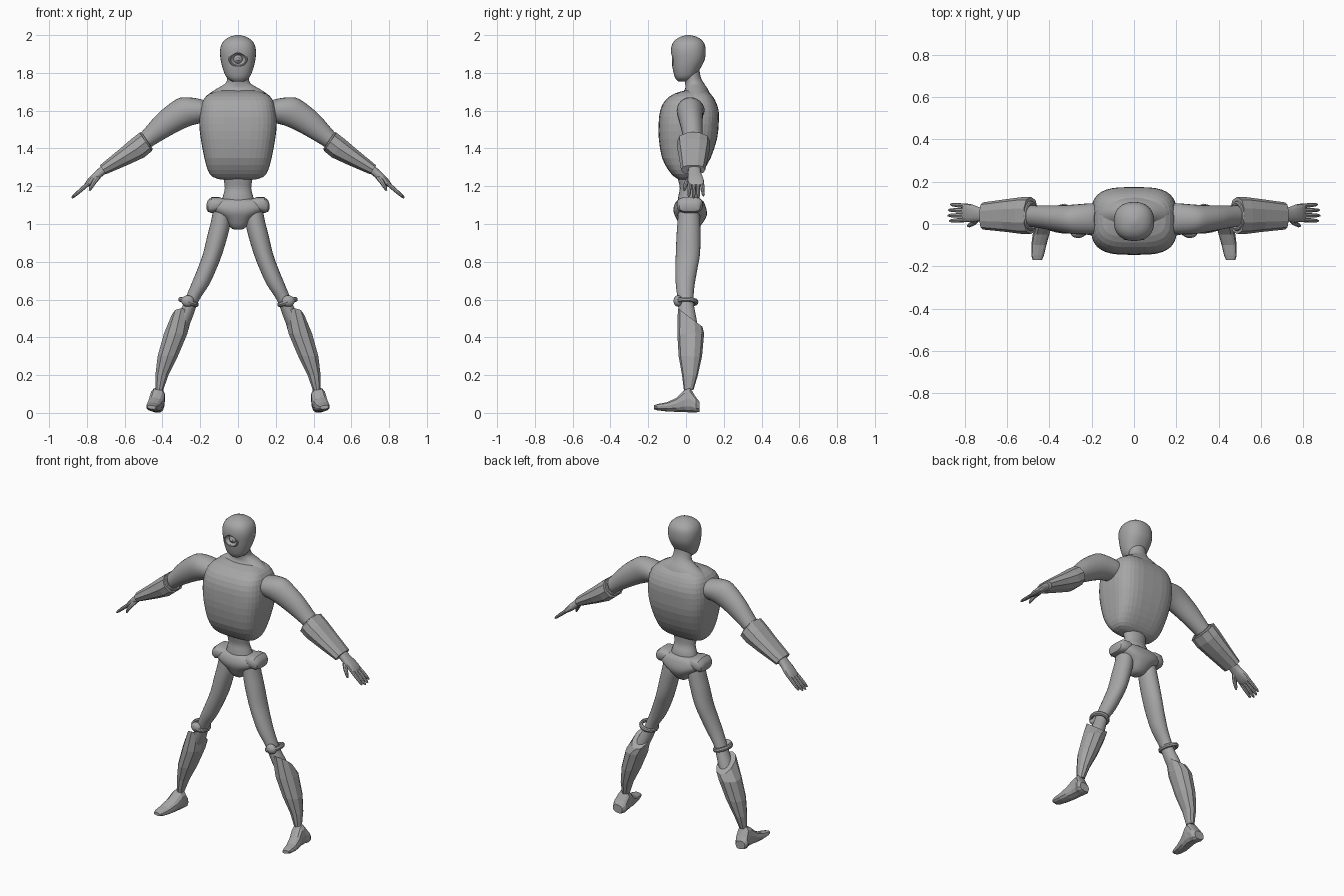
import bpy, bmesh, math
from mathutils import Vector

grey = bpy.data.materials.new("plain grey")
grey.diffuse_color = (0.38, 0.38, 0.38, 1)


def finish(ob, name, mirror=False, smooth=True):
    ob.name = name
    ob.data.materials.append(grey)
    bpy.ops.object.select_all(action='DESELECT')
    ob.select_set(True)
    bpy.context.view_layer.objects.active = ob
    bpy.ops.object.transform_apply(location=True, rotation=True, scale=True)
    if smooth:
        bpy.ops.object.shade_smooth_by_angle(angle=math.radians(35))
    if mirror:
        ob.modifiers.new("mirror", 'MIRROR')
    return ob


def spline(rings, steps):
    """Catmull-Rom interpolation between the given rings."""
    out = []
    for i in range(len(rings) - 1):
        p = [rings[max(0, min(len(rings) - 1, i + k))] for k in (-1, 0, 1, 2)]
        for s in range(steps):
            t = s / steps
            out.append([b + 0.5 * t * (c - a + t * (2*a - 5*b + 4*c - d + t * (3*(b - c) + d - a)))
                        for a, b, c, d in zip(*p)])
    return out + [list(rings[-1])]


def loft(name, rings, u=(1, 0, 0), v=(0, 1, 0), n=24, e=2.0, steps=3,
         mirror=False, smooth=True, slant=0.0, phase=0.0):
    """Skin of superellipse rings (x, y, z, half size along u, half size along v)."""
    u, v = Vector(u).normalized(), Vector(v).normalized()
    bm = bmesh.new()
    loops = []
    for k, (x, y, z, a, b) in enumerate(spline(rings, steps)):
        loop = []
        for i in range(n):
            t = 2 * math.pi * (i + phase) / n
            c, s = math.cos(t), math.sin(t)
            c = math.copysign(abs(c) ** (2 / e), c)
            s = math.copysign(abs(s) ** (2 / e), s)
            co = Vector((x, y, z)) + u * a * c + v * b * s
            if k == 0:
                co.z -= slant * s * b      # slanted first rim
            loop.append(bm.verts.new(co))
        loops.append(loop)
    for p, q in zip(loops, loops[1:]):
        for i in range(n):
            j = (i + 1) % n
            bm.faces.new((p[i], p[j], q[j], q[i]))
    bm.faces.new(loops[0])
    bm.faces.new(loops[-1])
    bmesh.ops.recalc_face_normals(bm, faces=bm.faces)
    me = bpy.data.meshes.new(name)
    bm.to_mesh(me)
    bm.free()
    ob = bpy.data.objects.new(name, me)
    bpy.context.collection.objects.link(ob)
    return finish(ob, name, mirror, smooth)


def ball(name, loc, scale, mirror=False):
    bpy.ops.mesh.primitive_uv_sphere_add(segments=24, ring_count=14, location=loc)
    bpy.context.object.scale = scale
    return finish(bpy.context.object, name, mirror)


def ring(name, loc, rot, major, minor, scale, mirror=False):
    bpy.ops.mesh.primitive_torus_add(location=loc, rotation=rot, major_radius=major,
                                     minor_radius=minor, major_segments=32, minor_segments=8)
    bpy.context.object.scale = scale
    return finish(bpy.context.object, name, mirror)


# Head with one hollowed eye socket
head = loft("head", [(0, -.01, 1.755, .03, .032), (0, -.006, 1.775, .06, .052),
                     (0, .002, 1.82, .08, .072), (0, .011, 1.87, .092, .088),
                     (0, .012, 1.92, .095, .092), (0, .013, 1.96, .083, .082),
                     (0, .013, 1.987, .052, .052), (0, .013, 2.0, .012, .012)], e=2.3, n=32)
cutter = ball("socket_cutter", (0, -.088, 1.872), (.043, .046, .034))
cutter.hide_render = True
cutter.hide_set(True)
cut = head.modifiers.new("socket", 'BOOLEAN')
cut.operation, cut.object, cut.solver = 'DIFFERENCE', cutter, 'EXACT'
ring("eye_rim", (0, -.069, 1.872), (math.pi / 2, 0, 0), .044, .006, (1, .8, 1))
ball("eyeball", (0, -.045, 1.872), (.024, .024, .024))
ball("pupil", (0, -.067, 1.872), (.009, .006, .009))

# Neck, chest shell and waist
loft("neck", [(0, .025, 1.83, .055, .045), (0, .032, 1.78, .057, .045),
              (0, .045, 1.745, .066, .05), (0, .055, 1.715, .115, .06),
              (0, .05, 1.68, .165, .08), (0, .05, 1.66, .17, .08)])
loft("chest", [(0, 0, 1.235, .09, .035), (0, 0, 1.25, .135, .062), (0, 0, 1.285, .16, .093),
               (0, .002, 1.35, .178, .129), (0, .010, 1.45, .197, .154),
               (0, .014, 1.53, .205, .159), (0, .018, 1.60, .2, .155),
               (0, .022, 1.655, .185, .132), (0, .034, 1.69, .15, .095),
               (0, .05, 1.708, .09, .05)], e=3.3, n=36, steps=2, smooth=False)
loft("waist", [(0, .005, 1.27, .08, .05), (0, .005, 1.235, .076, .047), (0, .01, 1.19, .07, .043),
               (0, .015, 1.15, .079, .055), (0, .015, 1.11, .09, .06)])

# Pelvis with raised hip blocks
loft("pelvis", [(0, .02, .97, .02, .025), (0, .022, .985, .045, .05), (0, .026, 1.03, .078, .078),
                (0, .023, 1.06, .125, .088), (0, .02, 1.09, .155, .085),
                (0, .02, 1.12, .14, .072), (0, .02, 1.132, .09, .055)], e=2.5, n=28, steps=2)
loft("hip_block", [(.075, .02, 1.105, .03, .062), (.10, .02, 1.105, .037, .07),
                   (.14, .02, 1.10, .042, .068), (.16, .02, 1.095, .03, .055),
                   (.166, .02, 1.092, .015, .035)],
     u=(0, 0, 1), e=3, n=20, steps=1, mirror=True)

# Thighs and knees
loft("thigh", [(.085, .015, 1.08, .045, .055), (.092, .015, 1.01, .052, .06),
               (.108, .013, .94, .054, .063), (.135, .010, .84, .051, .064),
               (.165, .002, .76, .05, .058), (.2, -.004, .68, .048, .05),
               (.235, -.003, .615, .04, .043), (.255, 0, .57, .037, .042),
               (.285, .01, .5, .042, .045), (.31, .02, .44, .04, .045)], mirror=True)
ring("knee_ring", (.262, 0, .587), (0, -.33, 0), .047, .011, (.98, 1.14, 1.2), True)
ball("knee_cap", (.266, -.042, .592), (.034, .024, .03), True)

# Faceted shin guards, cut lower at the back
loft("shin_guard", [(.300, .022, .505, .052, .065), (.33, .025, .42, .065, .071),
                    (.372, .023, .3, .056, .062), (.403, .021, .2, .036, .042),
                    (.417, .014, .12, .022, .025)],
     n=10, e=2.2, steps=1, phase=.5, slant=.75, mirror=True, smooth=False)

# Feet, lofted from heel to toe
loft("foot", [(.436, .072, .032, .033, .026), (.434, .052, .043, .045, .041),
              (.428, .022, .068, .041, .066), (.43, -.008, .064, .041, .06),
              (.44, -.05, .043, .04, .038), (.45, -.10, .032, .036, .024),
              (.456, -.15, .03, .03, .016), (.457, -.17, .03, .022, .01)],
     u=(1, 0, .15), v=(-.12, 0, 1), n=12, e=2.6, steps=1, mirror=True, smooth=False)

# Upper arms
loft("upper_arm", [(.16, .025, 1.60, .065, .07), (.20, .025, 1.603, .072, .073),
                   (.27, .022, 1.597, .08, .071), (.33, .024, 1.568, .075, .065),
                   (.40, .03, 1.52, .066, .058), (.46, .035, 1.47, .053, .052),
                   (.50, .038, 1.435, .046, .05), (.55, .04, 1.395, .04, .05)],
     u=(.45, 0, .9), mirror=True)

# Faceted forearm guards and elbow cuffs
along = Vector((.23, 0, -.155)).normalized()
up = (-along.z, 0, along.x)
loft("forearm_guard", [(.488, .040, 1.435, .061, .088), (.53, .04, 1.402, .062, .087),
                       (.60, .04, 1.357, .05, .078), (.715, .038, 1.287, .03, .064)],
     u=up, n=10, e=2.4, steps=1, phase=.5, mirror=True, smooth=False)
ring("elbow_cuff", (.488, .038, 1.437), (0, math.pi / 2 + .59, 0), .05, .009, (.98, 1.2, 1), True)

# Hands: palm, four fingers and a thumb
loft("palm", [(.69, .045, 1.305, .024, .034), (.73, .045, 1.272, .022, .034),
              (.765, .05, 1.24, .021, .042), (.79, .053, 1.217, .017, .043),
              (.807, .053, 1.202, .01, .038)], u=(.65, 0, .75), n=16, e=2.6, mirror=True)
for i, (y0, y1, reach) in enumerate([(.02, .015, .92), (.042, .04, 1), (.064, .066, .97), (.085, .092, .86)]):
    rings = [(.79 + .09 * t * reach, y0 + (y1 - y0) * t, 1.216 - .078 * t * reach, r, r)
             for t, r in ((0, .011), (.5, .0105), (.9, .008), (1, .004))]
    loft("finger_%d" % (i + 1), rings, u=(.65, 0, .75), n=8, steps=1, mirror=True)
loft("thumb", [(.742, .025, 1.25, .016, .016), (.762, .003, 1.222, .013, .013),
               (.778, -.006, 1.195, .010, .010), (.786, -.009, 1.176, .005, .005)],
     u=(.9, 0, .4), n=8, steps=1, mirror=True)
